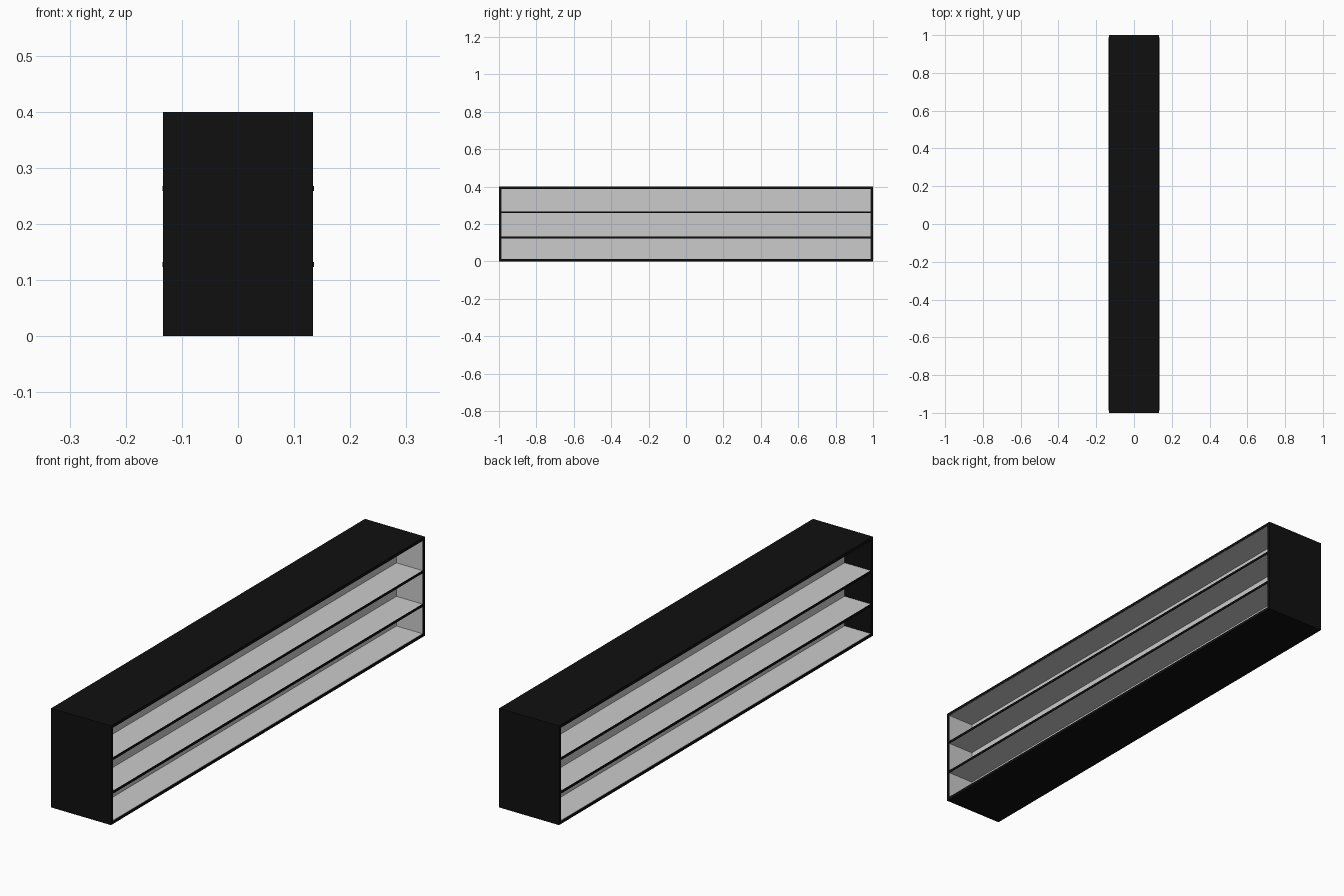
import bpy, bmesh
from mathutils import Vector

if "Cube" in bpy.data.objects:
    bpy.data.objects.remove(bpy.data.objects["Cube"])

W, L, H = 0.267, 2.0, 0.4      # width (x), length (y), height (z)
T = 0.012                      # frame board thickness
LINER = 0.001                  # grey facing inside the frame
SHELF = 0.009                  # shelf thickness
PANEL = 0.016                  # half thickness of the central divider
HX, HY = W / 2, L / 2

black = bpy.data.materials.new("black_finish")
black.diffuse_color = (0.005, 0.005, 0.005, 1)
black.use_nodes = True
black.node_tree.nodes["Principled BSDF"].inputs["Base Color"].default_value = black.diffuse_color


def box(name, lo, hi, mat=None):
    lo, hi = Vector(lo), Vector(hi)
    bm = bmesh.new()
    bmesh.ops.create_cube(bm, size=1)
    for v in bm.verts:
        v.co = Vector(v.co[i] * (hi[i] - lo[i]) for i in range(3))
    me = bpy.data.meshes.new(name)
    bm.to_mesh(me)
    bm.free()
    ob = bpy.data.objects.new(name, me)
    ob.location = (lo + hi) / 2
    bpy.context.collection.objects.link(ob)
    if mat:
        me.materials.append(mat)
    return ob


# outer frame
box("bottom_board", (-HX, -HY, 0), (HX, HY, T), black)
box("top_board", (-HX, -HY, H - T), (HX, HY, H), black)
box("front_end_board", (-HX, -HY, T), (HX, -HY + T, H - T), black)
box("back_end_board", (-HX, HY - T, T), (HX, HY, H - T), black)

# grey facings inside the frame
iy, ix = HY - T, HX - 0.001
box("bottom_liner", (-ix, -iy, T), (ix, iy, T + LINER))
box("top_liner", (-ix, -iy, H - T - LINER), (ix, iy, H - T))
for name, s in (("front_end_liner", -1), ("back_end_liner", 1)):
    y0, y1 = sorted((s * iy, s * (iy - LINER)))
    box(name, (PANEL, y0, T), (ix, y1, H - T))

# central divider
box("divider_panel", (-PANEL, -iy, T), (PANEL, iy, H - T))

# shelves on both sides with black edge strips
for n, z in enumerate((0.128, 0.263)):
    z0, z1 = z - SHELF / 2, z + SHELF / 2
    for side, s in (("right", 1), ("left", -1)):
        x0, x1 = sorted((s * PANEL, s * (HX - 0.002)))
        box(f"{side}_shelf_{n + 1}", (x0, -iy, z0), (x1, iy, z1))
        x0, x1 = sorted((s * (HX - 0.002), s * (HX + 0.0015)))
        box(f"{side}_shelf_edge_{n + 1}", (x0, -iy, z0), (x1, iy, z1), black)
